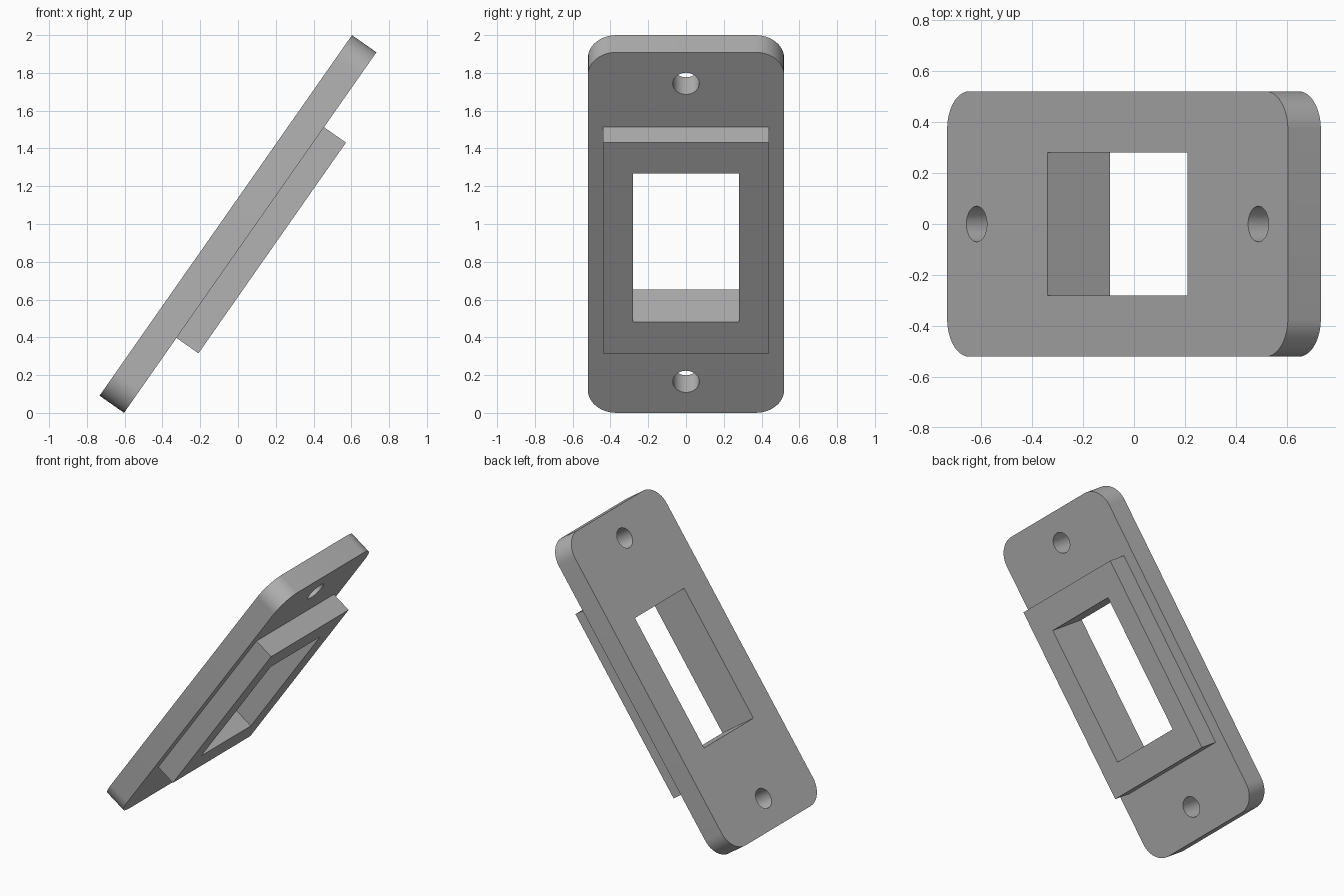
import bpy
import bmesh
from math import cos, sin, pi, radians
from mathutils import Matrix

cube = bpy.data.objects.get("Cube")
if cube:
    bpy.data.objects.remove(cube, do_unlink=True)

grey = bpy.data.materials.new("plain grey")
grey.use_nodes = True
colour = (0.45, 0.45, 0.45, 1)
grey.diffuse_color = colour
grey.node_tree.nodes["Principled BSDF"].inputs["Base Color"].default_value = colour

# Bracket frame: local x runs up the slope, local z is the upper face normal
TILT = Matrix.Translation((0, 0, 1)) @ Matrix.Rotation(radians(-55), 4, "Y")
PLATE_THICK = 0.158
COLLAR_DEPTH = 0.142


def rectangle(length, width):
    x, y = length / 2, width / 2
    return [(x, y), (-x, y), (-x, -y), (x, -y)]


def rounded_rectangle(length, width, radius, steps=12):
    points = []
    for quarter, (x, y) in enumerate(rectangle(length - 2 * radius, width - 2 * radius)):
        for i in range(steps + 1):
            a = (quarter + i / steps) * pi / 2
            points.append((x + radius * cos(a), y + radius * sin(a)))
    return points


def circle(x, radius, sides=40):
    return [(x + radius * cos(2 * pi * i / sides), radius * sin(2 * pi * i / sides))
            for i in range(sides)]


def pierced_slab(name, loops, bottom, thickness):
    """Fill the first loop, leaving the others as holes, and extrude it."""
    bm = bmesh.new()
    edges = []
    for loop in loops:
        verts = [bm.verts.new((x, y, bottom)) for x, y in loop]
        edges += [bm.edges.new((verts[i - 1], v)) for i, v in enumerate(verts)]
    bmesh.ops.triangle_fill(bm, edges=edges, use_beauty=True)
    result = bmesh.ops.extrude_face_region(bm, geom=bm.faces[:], use_keep_orig=True)
    top = [g for g in result["geom"] if isinstance(g, bmesh.types.BMVert)]
    bmesh.ops.translate(bm, verts=top, vec=(0, 0, thickness))
    bmesh.ops.recalc_face_normals(bm, faces=bm.faces[:])
    mesh = bpy.data.meshes.new(name)
    bm.to_mesh(mesh)
    bm.free()
    mesh.materials.append(grey)
    obj = bpy.data.objects.new(name, mesh)
    bpy.context.collection.objects.link(obj)
    obj.matrix_world = TILT
    bpy.ops.object.select_all(action="DESELECT")
    obj.select_set(True)
    bpy.context.view_layer.objects.active = obj
    bpy.ops.object.shade_smooth_by_angle(angle=radians(30))
    return obj


window = rectangle(0.96, 0.56)

# Mounting plate with rounded corners, a window and two screw holes
screw_holes = [circle(side * 0.963, 0.07) for side in (-1, 1)]
pierced_slab("mounting_plate",
             [rounded_rectangle(2.33, 1.04, 0.15), window] + screw_holes,
             -PLATE_THICK / 2, PLATE_THICK)

# Rectangular collar around the window on the underside
pierced_slab("window_collar", [rectangle(1.362, 0.88), window],
             -PLATE_THICK / 2 - COLLAR_DEPTH, COLLAR_DEPTH)
